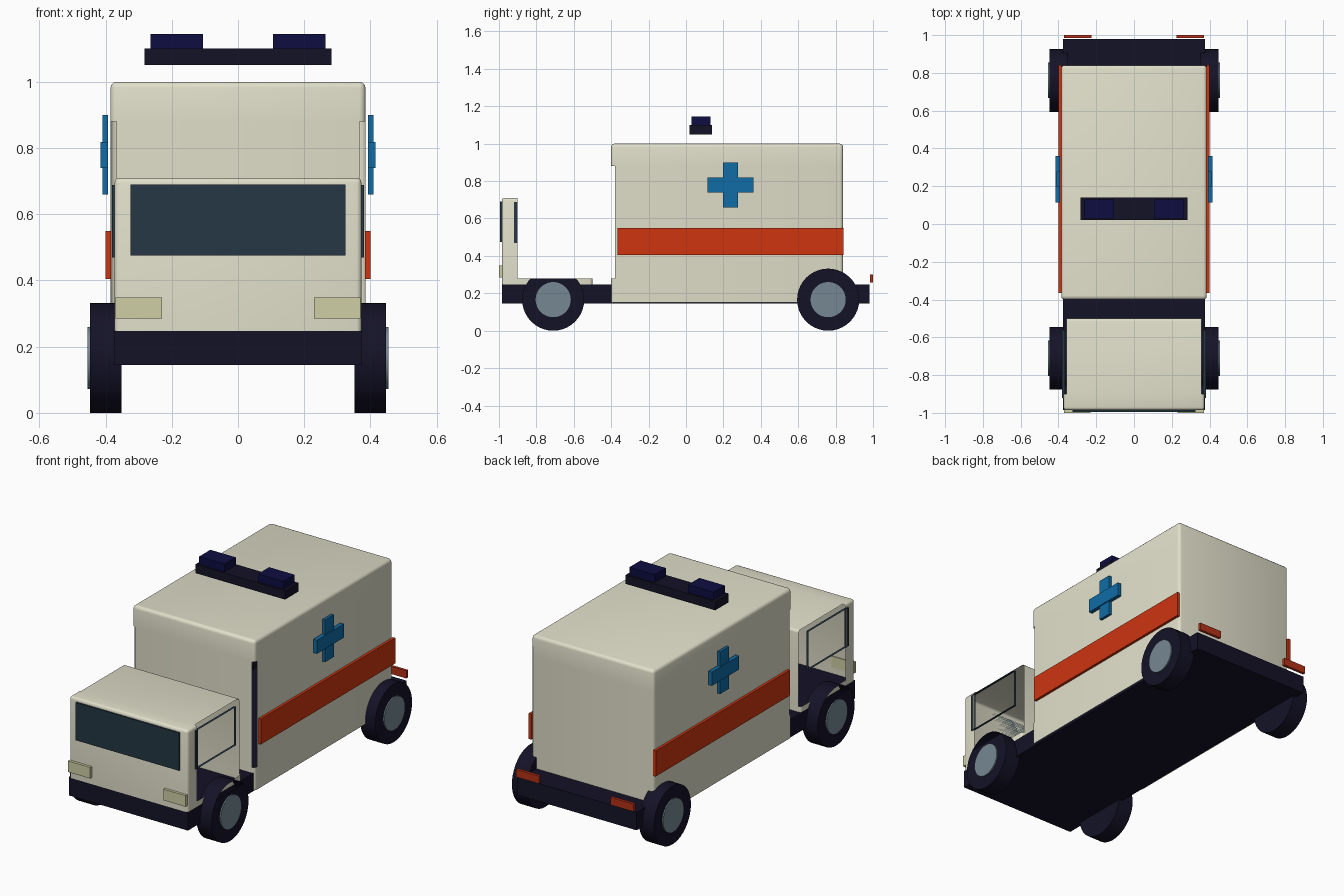
import bpy, bmesh, math
from mathutils import Matrix, Vector

cube = bpy.data.objects.get("Cube")
if cube:
    bpy.data.objects.remove(cube, do_unlink=True)


def material(name, r, g, b):
    m = bpy.data.materials.new(name)
    m.use_nodes = True
    m.diffuse_color = (r, g, b, 1)
    bsdf = next(n for n in m.node_tree.nodes if n.type == 'BSDF_PRINCIPLED')
    bsdf.inputs["Base Color"].default_value = (r, g, b, 1)
    bsdf.inputs["Roughness"].default_value = 0.6
    return m


CREAM = material("cream paint", 0.75, 0.74, 0.59)
NAVY = material("dark navy", 0.007, 0.006, 0.02)
GLASS = material("slate glass", 0.018, 0.038, 0.056)
ORANGE = material("orange red", 0.62, 0.035, 0.005)
BLUE = material("cross blue", 0.005, 0.15, 0.38)
BEACON = material("beacon blue", 0.004, 0.004, 0.055)
HUB = material("hub grey", 0.18, 0.25, 0.29)
LAMP = material("pale lamp", 0.62, 0.62, 0.38)
TAIL = material("tail red", 0.45, 0.03, 0.008)

# Doorway region in the side panels: y range, z range
DOOR_Y = (-0.9, -0.38)
DOOR_Z = (0.28, 0.88)


def open_doorway(bm):
    """Remove the sideways-facing skin inside the doorway region."""
    for axis, limits in ((Vector((0, 1, 0)), DOOR_Y), (Vector((0, 0, 1)), DOOR_Z)):
        for d in limits:
            bmesh.ops.bisect_plane(bm, geom=bm.verts[:] + bm.edges[:] + bm.faces[:],
                                   plane_co=axis * d, plane_no=axis, dist=1e-5)
    bm.normal_update()
    doomed = []
    for f in bm.faces:
        c = f.calc_center_median()
        inside = DOOR_Y[0] < c.y < DOOR_Y[1] and DOOR_Z[0] < c.z < DOOR_Z[1]
        if inside and abs(f.normal.x) > 0.2:
            doomed.append(f)
    bmesh.ops.delete(bm, geom=doomed, context='FACES')


def finish(name, bm, mat, smooth=False):
    me = bpy.data.meshes.new(name)
    bm.to_mesh(me)
    bm.free()
    me.materials.append(mat)
    ob = bpy.data.objects.new(name, me)
    bpy.context.collection.objects.link(ob)
    if smooth:
        bpy.ops.object.select_all(action='DESELECT')
        ob.select_set(True)
        bpy.context.view_layer.objects.active = ob
        bpy.ops.object.shade_smooth_by_angle(angle=math.radians(40))
    return ob


def box(name, x, y, z, mat, bevel=0, doorway=False, open_bottom=False):
    """Box from (low, high) ranges on each axis."""
    bm = bmesh.new()
    bmesh.ops.create_cube(bm, size=1)
    for v in bm.verts:
        v.co = [r[0] if c < 0 else r[1] for c, r in zip(v.co, (x, y, z))]
    if open_bottom:
        bm.normal_update()
        bottom = [f for f in bm.faces if f.normal.z < -0.9]
        bmesh.ops.delete(bm, geom=bottom, context='FACES_ONLY')
    if bevel:
        edges = [e for e in bm.edges if not e.is_boundary]
        bmesh.ops.bevel(bm, geom=edges, offset=bevel, segments=3,
                        profile=0.5, affect='EDGES')
    if doorway:
        open_doorway(bm)
    return finish(name, bm, mat, smooth=bevel > 0)


def pair(name, x, *args, **kw):
    """Mirrored boxes on the left (+x) and right (-x)."""
    box("left_" + name, x, *args, **kw)
    box("right_" + name, (-x[1], -x[0]), *args, **kw)


def disc(name, side, x, y, z, radius, mat, doorway=False):
    """Cylinder along x between two distances from the centre line."""
    bm = bmesh.new()
    place = (Matrix.Translation((side * (x[0] + x[1]) / 2, y, z))
             @ Matrix.Rotation(math.pi / 2, 4, 'Y'))
    bmesh.ops.create_cone(bm, cap_ends=True, segments=40, radius1=radius,
                          radius2=radius, depth=x[1] - x[0], matrix=place)
    if doorway:
        open_doorway(bm)
    return finish(name, bm, mat, smooth=True)


# Chassis and body shells
box("chassis", (-0.375, 0.375), (-0.985, 0.98), (0.145, 0.247), NAVY)
box("rear_body", (-0.385, 0.385), (-0.4, 0.84), (0.15, 1.0), CREAM,
    bevel=0.018, doorway=True, open_bottom=True)
box("cab", (-0.373, 0.373), (-0.985, -0.5), (0.247, 0.71), CREAM,
    bevel=0.015, doorway=True, open_bottom=True)

# Cab glass and lamps
box("windshield", (-0.325, 0.325), (-0.994, -0.985), (0.475, 0.69), GLASS)
pair("side_window", (0.366, 0.38), (-0.92, -0.56), (0.47, 0.688), GLASS, doorway=True)
pair("headlight", (0.23, 0.37), (-1.0, -0.98), (0.285, 0.348), LAMP)
pair("tail_light", (0.225, 0.37), (0.984, 1.0), (0.257, 0.3), TAIL)

# Side stripes and crosses
pair("stripe", (0.383, 0.4), (-0.365, 0.842), (0.405, 0.55), ORANGE)
pair("cross_upright", (0.393, 0.409), (0.197, 0.277), (0.66, 0.9), BLUE)
pair("cross_bar", (0.393, 0.415), (0.115, 0.36), (0.74, 0.818), BLUE)

# Roof light bar
box("light_bar", (-0.282, 0.282), (0.02, 0.14), (1.05, 1.1), NAVY)
pair("beacon", (0.105, 0.265), (0.03, 0.13), (1.1, 1.145), BEACON)

# Wheels with hub caps
for end, y in (("front", -0.71), ("rear", 0.76)):
    for label, side in (("left", 1), ("right", -1)):
        disc(f"{end}_{label}_tyre", side, (0.352, 0.447), y, 0.166, 0.166, NAVY,
             doorway=end == "front")
        disc(f"{end}_{label}_hub", side, (0.43, 0.454), y, 0.166, 0.094, HUB)
